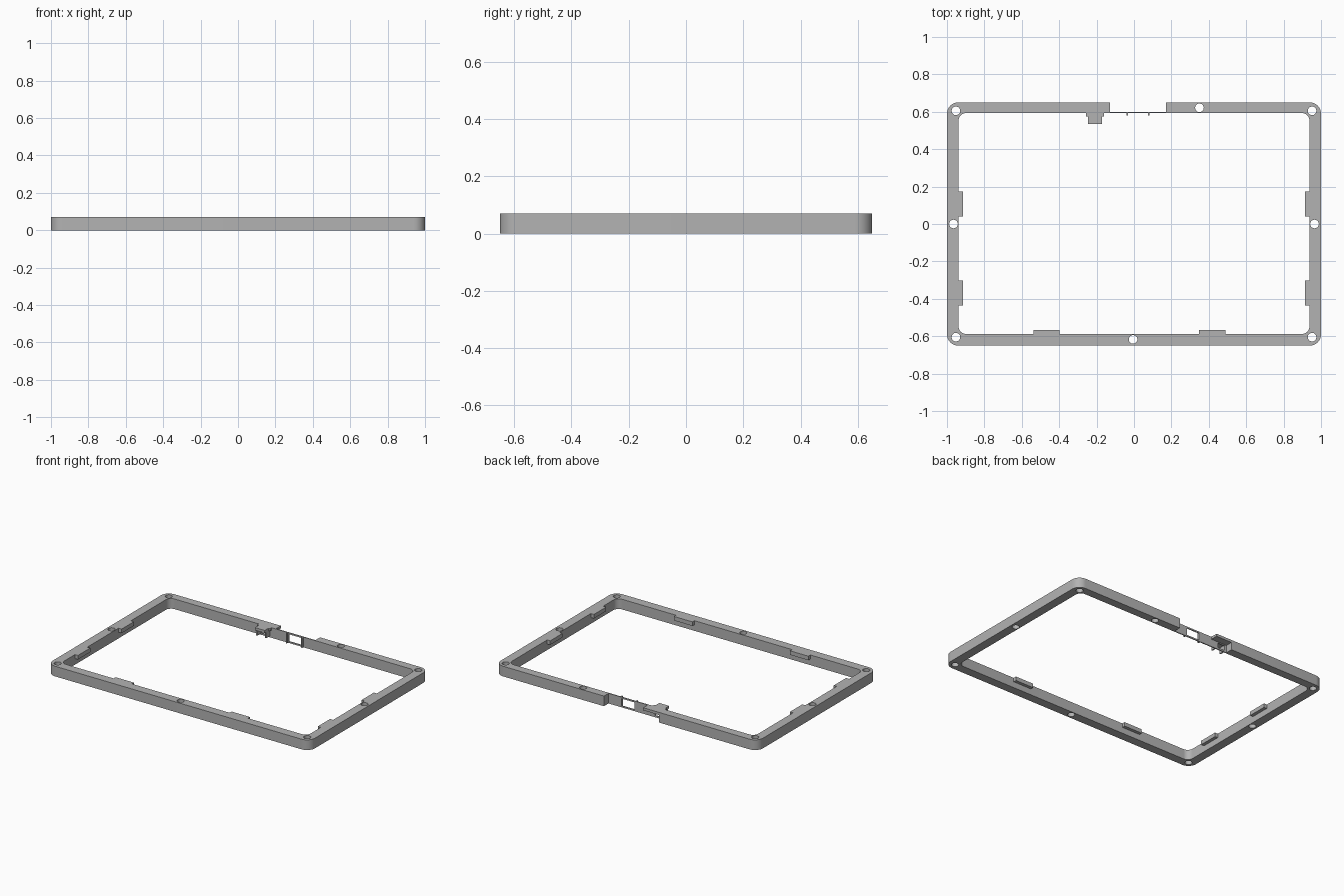
import bpy, bmesh, math

old = bpy.data.objects.get("Cube")
if old:
    bpy.data.objects.remove(old, do_unlink=True)

H = 0.07
grey = bpy.data.materials.new("mid_grey")
grey.use_nodes = True
color = (0.45, 0.45, 0.45, 1)
grey.diffuse_color = color
grey.node_tree.nodes["Principled BSDF"].inputs["Base Color"].default_value = color


def prism(name, outline, z0, z1):
    """Extrude a flat outline from z0 to z1."""
    bm = bmesh.new()
    face = bm.faces.new([bm.verts.new((x, y, z0)) for x, y in outline])
    top = bmesh.ops.extrude_face_region(bm, geom=[face])["geom"]
    moved = [v for v in top if isinstance(v, bmesh.types.BMVert)]
    bmesh.ops.translate(bm, verts=moved, vec=(0, 0, z1 - z0))
    bmesh.ops.recalc_face_normals(bm, faces=bm.faces)
    mesh = bpy.data.meshes.new(name)
    bm.to_mesh(mesh)
    bm.free()
    obj = bpy.data.objects.new(name, mesh)
    bpy.context.collection.objects.link(obj)
    mesh.materials.append(grey)
    return obj


def box(name, x0, x1, y0, y1, z0, z1):
    return prism(name, [(x0, y0), (x1, y0), (x1, y1), (x0, y1)], z0, z1)


def arc(cx, cy, r, start, sweep, n):
    return [(cx + r * math.cos(start + sweep * i / n),
             cy + r * math.sin(start + sweep * i / n)) for i in range(n + 1)]


def rounded(x0, x1, y0, y1, r):
    centres = [(x1 - r, y1 - r), (x0 + r, y1 - r), (x0 + r, y0 + r), (x1 - r, y0 + r)]
    return [p for i, (cx, cy) in enumerate(centres)
            for p in arc(cx, cy, r, i * math.pi / 2, math.pi / 2, 10)]


def cut(target, cutter):
    """Subtract the cutter and discard it."""
    mod = target.modifiers.new("cut", "BOOLEAN")
    mod.operation = "DIFFERENCE"
    mod.solver = "EXACT"
    mod.object = cutter
    bpy.context.view_layer.objects.active = target
    bpy.ops.object.modifier_apply(modifier=mod.name)
    bpy.data.objects.remove(cutter, do_unlink=True)


# Rounded frame with its central opening
frame = prism("frame", rounded(-1, 1, -0.65, 0.65, 0.06), 0, H)
cut(frame, prism("opening", rounded(-0.938, 0.938, -0.588, 0.593, 0.04), -0.1, 0.2))

# Screw holes through corners and sides
holes = [(sx * 0.952, sy * 0.605) for sx in (-1, 1) for sy in (-1, 1)]
holes += [(-0.965, 0), (0.965, 0), (0.35, 0.621), (-0.005, -0.617)]
for x, y in holes:
    cut(frame, prism("hole", arc(x, y, 0.023, 0, math.tau * 23 / 24, 23), -0.1, 0.2))

# Rear gap, leaving a thin wall with a port window
cut(frame, box("gap", -0.128, 0.171, 0.6, 0.8, -0.1, 0.2))
cut(frame, box("port_window", -0.028, 0.072, 0.5, 0.7, 0.01, 0.06))
# Pocket under the rear edge beside the gap, with a small slot
cut(frame, box("pocket", -0.25, -0.12, 0.6, 0.8, -0.1, 0.052))
cut(frame, box("pocket_slot", -0.235, -0.182, 0.5, 0.7, 0.012, 0.045))

# Stepped switch bracket inside the rear edge
box("bracket_shoulder", -0.257, -0.16, 0.575, 0.596, 0.052, H)
box("bracket_tab", -0.246, -0.171, 0.535, 0.577, 0.052, H)
for side, x in (("right", -0.246), ("left", -0.179)):
    box("bracket_cheek_" + side, x, x + 0.008, 0.55, 0.596, 0.01, 0.054)

# Slim ribs either side of the port window
for side, x in (("right", -0.037), ("left", 0.08)):
    box("port_rib_" + side, x - 0.004, x + 0.004, 0.58, 0.596, 0, H)

# Retaining clips, flush with the top
for side, s in (("right", -1), ("left", 1)):
    for place, y in (("rear", 0.106), ("front", -0.37)):
        x0, x1 = sorted((s * 0.915, s * 0.94))
        box(f"clip_{side}_{place}", x0, x1, y - 0.067, y + 0.067, 0.042, H)
for side, x in (("right", -0.468), ("left", 0.418)):
    box("clip_front_" + side, x - 0.07, x + 0.07, -0.59, -0.566, 0.042, H)

# Smooth rounded corners, crisp edges
bpy.ops.object.select_all(action="DESELECT")
frame.select_set(True)
bpy.context.view_layer.objects.active = frame
bpy.ops.object.shade_smooth_by_angle(angle=math.radians(30))
